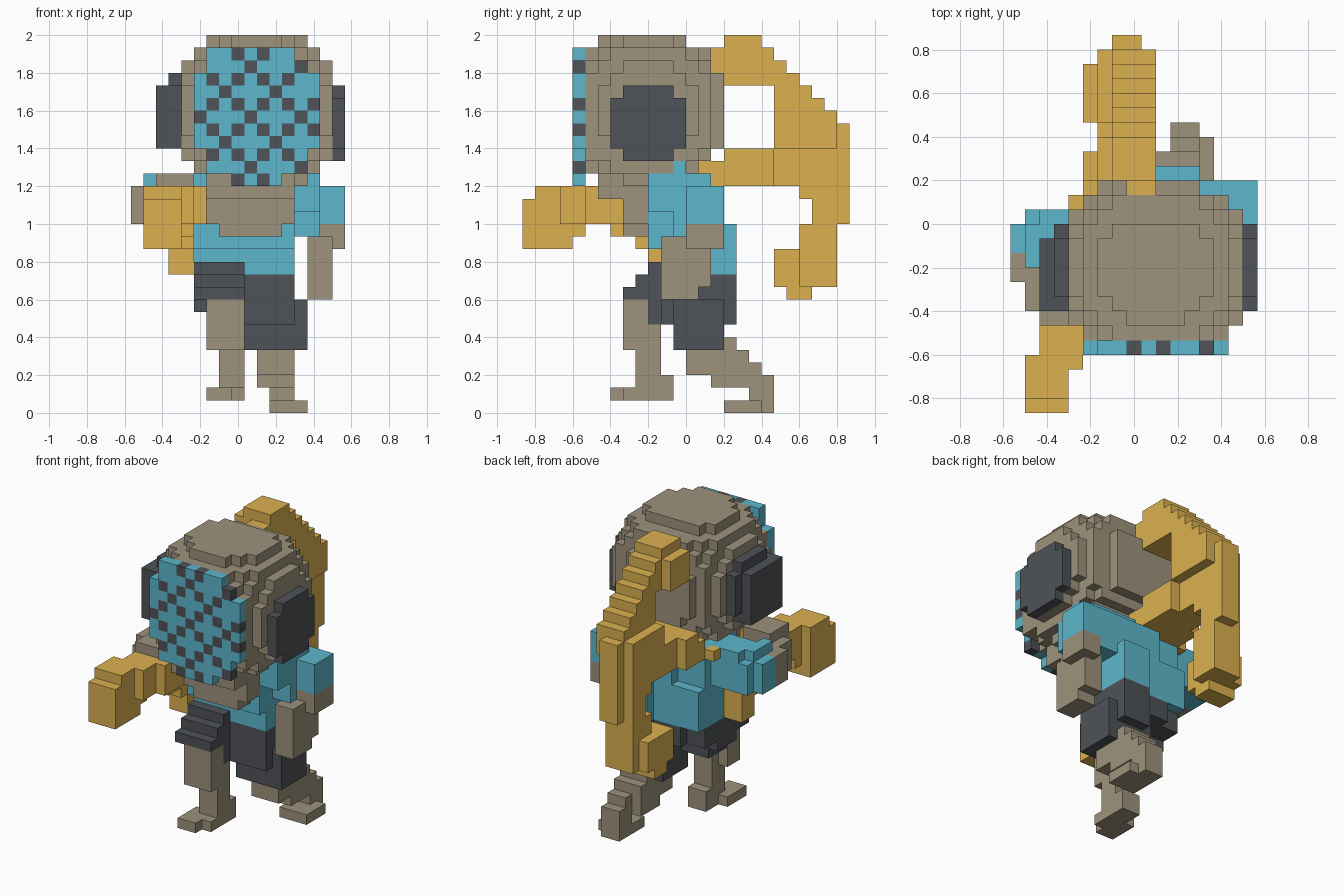
import bpy
import bmesh
from mathutils import Vector

cube = bpy.data.objects.get("Cube")
if cube:
    bpy.data.objects.remove(cube)

UNIT = 1 / 15
ORIGIN = Vector((8.5, 13, 0))
COLOURS = {
    "taupe": (0.34, 0.292, 0.2),
    "charcoal": (0.077, 0.084, 0.096),
    "teal": (0.11, 0.475, 0.605),
    "ochre": (0.715, 0.44, 0.08),
}


def make_material(name, rgb):
    mat = bpy.data.materials.new(name)
    mat.use_nodes = True
    mat.diffuse_color = (*rgb, 1)
    mat.node_tree.nodes["Principled BSDF"].inputs["Base Color"].default_value = (*rgb, 1)
    return mat


MATS = {name: make_material(name, rgb) for name, rgb in COLOURS.items()}
taken = set()


def blocks(*boxes):
    """Unit cells filled by boxes given as x0, x1, y0, y1, z0, z1."""
    return {(x, y, z) for a, b, c, d, e, f in boxes
            for x in range(a, b) for y in range(c, d) for z in range(e, f)}


def build(name, cells, colours, rule=lambda cell: 0):
    """Make the outer skin of a set of cells; earlier parts keep shared cells."""
    cells = cells - taken
    taken.update(cells)
    bm = bmesh.new()
    verts = {}

    def vert(p):
        key = tuple(p)
        if key not in verts:
            verts[key] = bm.verts.new((Vector(key) - ORIGIN) * UNIT)
        return verts[key]

    for cell in sorted(cells):
        for axis in range(3):
            u, v = (axis + 1) % 3, (axis + 2) % 3
            for side in (0, 1):
                near = list(cell)
                near[axis] += 2 * side - 1
                if tuple(near) in cells:
                    continue
                corners = []
                for du, dv in ((0, 0), (1, 0), (1, 1), (0, 1)):
                    p = list(cell)
                    p[axis] += side
                    p[u] += du
                    p[v] += dv
                    corners.append(vert(p))
                face = bm.faces.new(corners if side else corners[::-1])
                face.material_index = rule(cell)
    mesh = bpy.data.meshes.new(name)
    bm.to_mesh(mesh)
    bm.free()
    for colour in colours:
        mesh.materials.append(MATS[colour])
    obj = bpy.data.objects.new(name, mesh)
    bpy.context.collection.objects.link(obj)


# Face screen with a dotted lattice
def screen_dot(cell):
    x, _, z = cell
    reach = abs(x - 9) + abs(z - 23)
    if z % 2 == 0:
        return int(x % 2 == 0 and reach <= 6)
    return int((x - (9 if z % 4 == 3 else 7)) % 4 == 0 and reach <= 8)


screen = blocks((8, 12, 4, 5, 18, 19), (6, 13, 4, 5, 28, 29),
                (6, 14, 4, 5, 19, 28), (5, 15, 4, 5, 21, 27))
build("face_screen", screen, ["teal", "charcoal"], screen_dot)

# Left arm, with the shoulder tucked under the head
build("left_forearm", blocks((15, 17, 13, 16, 13, 15), (14, 16, 11, 15, 10, 14),
                             (14, 16, 11, 14, 9, 10)), ["taupe"])
build("left_sleeve", blocks((13, 17, 13, 16, 15, 18), (13, 15, 12, 16, 14, 18),
                            (13, 15, 10, 15, 16, 19), (14, 15, 12, 13, 19, 20)), ["teal"])

# Rounded head, trimmed at the nape where the tail passes
head = {c for c in blocks((4, 16, 5, 14, 18, 20), (4, 16, 5, 15, 20, 29),
                          (6, 13, 15, 16, 21, 27), (4, 16, 5, 13, 29, 30))
        if sum(abs(p + 0.5 - m) ** 2.5 for p, m in zip(c, (10, 10, 24))) <= 100}
head |= blocks((5, 15, 5, 6, 20, 27))
build("head", head, ["taupe"])
build("chin_and_neck", blocks((6, 13, 6, 11, 17, 19), (6, 13, 8, 10, 15, 17),
                              (7, 12, 8, 10, 14, 15)), ["taupe"])

# Octagonal ear discs
build("left_ear", blocks((16, 17, 7, 13, 21, 25), (16, 17, 8, 12, 20, 26)), ["charcoal"])
build("right_ear", blocks((2, 4, 7, 12, 21, 26), (3, 4, 7, 13, 22, 26),
                          (3, 4, 8, 12, 21, 27)), ["charcoal"])

# Right arm
build("right_forearm", blocks((0, 3, 9, 11, 15, 18), (1, 3, 7, 10, 15, 18),
                              (2, 5, 6, 9, 16, 19)), ["taupe"])
build("right_sleeve", blocks((0, 4, 11, 13, 15, 18), (1, 5, 11, 14, 15, 18),
                             (1, 2, 10, 13, 18, 19), (2, 5, 11, 14, 18, 19)), ["teal"])

# Held tool, stepped from muzzle to grip
build("held_tool", blocks((1, 4, 0, 4, 13, 17), (1, 4, 1, 4, 17, 18),
                          (2, 4, 4, 7, 15, 18), (2, 4, 4, 5, 14, 15),
                          (4, 5, 3, 8, 15, 18), (5, 6, 5, 8, 15, 18),
                          (3, 5, 7, 10, 14, 17), (3, 5, 9, 11, 13, 15),
                          (3, 5, 10, 12, 11, 14)), ["ochre"])

# Torso and shorts, both turned slightly towards the trailing leg
build("shirt", blocks((5, 13, 10, 15, 13, 19), (5, 13, 11, 15, 11, 18),
                      (5, 13, 15, 16, 11, 15), (8, 13, 15, 16, 15, 18),
                      (10, 13, 16, 17, 11, 15)), ["teal"])
build("shorts", blocks((5, 13, 11, 15, 9, 12), (7, 13, 15, 16, 9, 12),
                       (5, 9, 10, 13, 8, 12), (6, 9, 10, 13, 7, 9),
                       (5, 9, 9, 12, 9, 11), (5, 9, 8, 11, 9, 10),
                       (9, 13, 11, 16, 7, 11), (10, 13, 16, 17, 7, 11),
                       (9, 14, 12, 16, 5, 9)), ["charcoal"])

# Legs
build("right_leg", blocks((6, 9, 8, 10, 5, 9), (7, 9, 9, 11, 2, 8),
                          (7, 9, 10, 12, 1, 3), (6, 8, 7, 10, 1, 2),
                          (7, 9, 8, 12, 1, 2)), ["taupe"])
build("left_leg", blocks((10, 13, 13, 17, 3, 6), (10, 13, 15, 18, 2, 5),
                         (11, 13, 16, 19, 2, 4), (11, 13, 18, 20, 0, 3),
                         (11, 13, 16, 20, 0, 1), (11, 14, 16, 19, 0, 1)), ["taupe"])

# Curled tail: upper arc descends in even steps
tail = blocks((8, 10, 15, 18, 27, 29), (6, 10, 16, 19, 26, 29),
              (7, 10, 16, 19, 29, 30), (7, 10, 19, 20, 26, 29))
for step in range(5):
    tail |= blocks((7, 10, 20 + step, 21 + step, 21, 28 - step))
tail |= blocks((6, 9, 20, 25, 18, 23), (7, 9, 25, 26, 15, 23))
# Root running out from the back
tail |= blocks((4, 7, 14, 15, 18, 19), (6, 10, 14, 15, 19, 20),
               (5, 9, 15, 18, 18, 20), (6, 10, 15, 20, 18, 20),
               (5, 10, 16, 18, 20, 21), (6, 10, 18, 20, 20, 21))
# Drop and hooked tip, drifting sideways
tail |= blocks((6, 9, 22, 25, 17, 18), (6, 9, 23, 25, 13, 17),
               (6, 9, 22, 25, 10, 15), (5, 8, 20, 24, 10, 13),
               (5, 8, 21, 23, 9, 10))
build("tail", tail, ["ochre"])
